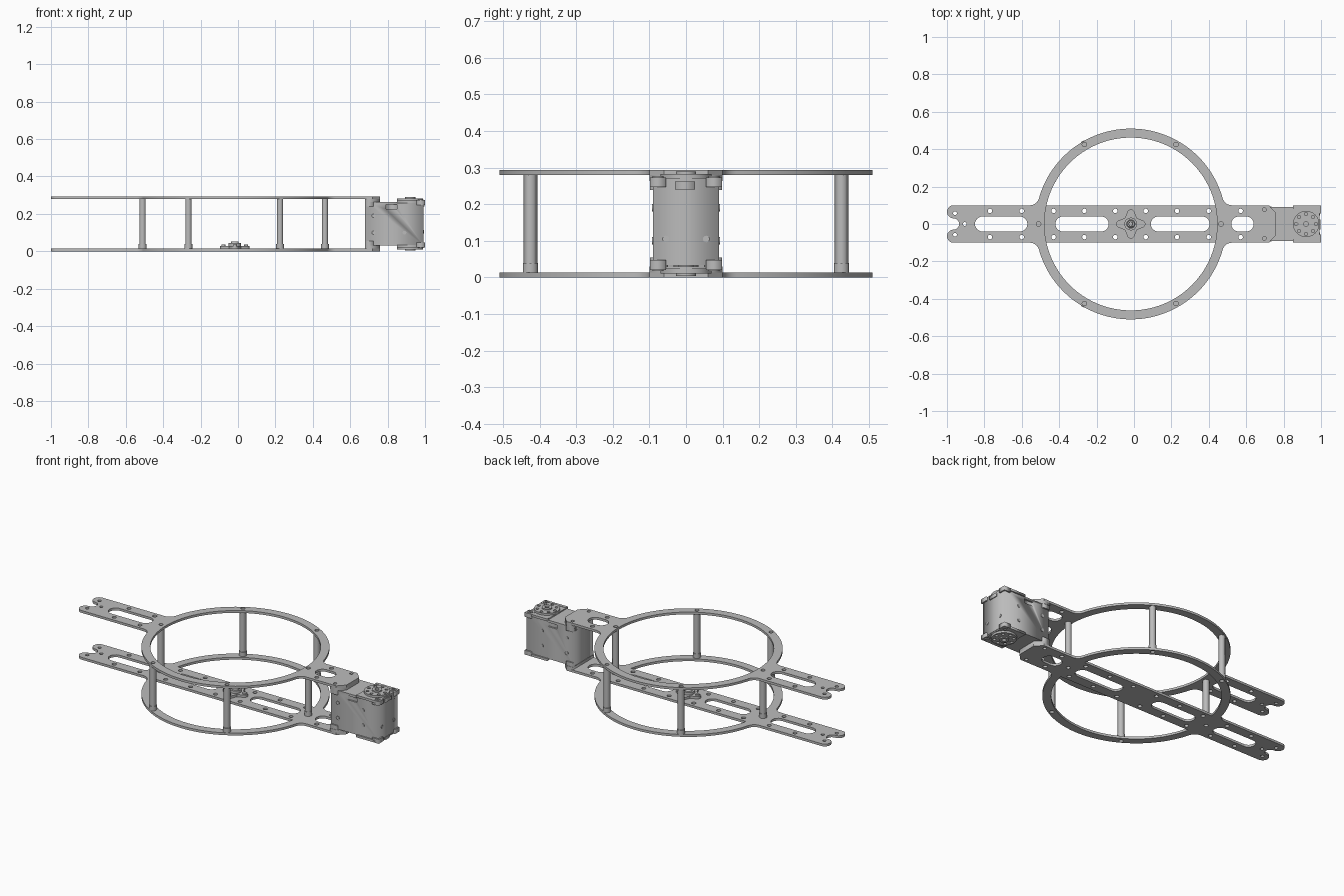
import bpy
from math import sin, cos, pi, asin, atan2, sqrt, radians
from mathutils import Matrix

cube = bpy.data.objects.get("Cube")
if cube:
    bpy.data.objects.remove(cube, do_unlink=True)

metal = bpy.data.materials.new("brushed grey metal")
metal.use_nodes = True
metal.diffuse_color = (0.5, 0.5, 0.5, 1)
metal.node_tree.nodes["Principled BSDF"].inputs["Base Color"].default_value = metal.diffuse_color

RING_X, OUTER, INNER = -0.017, 0.51, 0.462   # ring frame
BAR, FILLET = 0.1, 0.05                      # half width of the arm
MOTOR_X = 0.92                               # motor shaft


def arc(cx, cy, r, a0, a1, n=12):
    return [(cx + r * cos(a0 + (a1 - a0) * i / n),
             cy + r * sin(a0 + (a1 - a0) * i / n)) for i in range(n + 1)]


def circle(cx, cy, r, n=20):
    return arc(cx, cy, r, 0, 2 * pi, n)[:-1]


def slot(x0, x1, r):
    return arc(x0 + r, 0, r, pi / 2, 3 * pi / 2) + arc(x1 - r, 0, r, -pi / 2, pi / 2)


def rect(x0, x1, y0, y1):
    return [(x0, y0), (x1, y0), (x1, y1), (x0, y1)]


def mirror(points, fx=1, fy=1):
    return [(x * fx, y * fy) for x, y in points]


def extrude(name, loops, z0, z1, smooth=False):
    """Solid plate from a closed outline followed by hole outlines."""
    curve = bpy.data.curves.new(name, "CURVE")
    curve.dimensions, curve.fill_mode = "2D", "BOTH"
    curve.extrude = (z1 - z0) / 2
    for loop in loops:
        spline = curve.splines.new("POLY")
        spline.points.add(len(loop) - 1)
        for p, (x, y) in zip(spline.points, loop):
            p.co = (x, y, 0, 1)
        spline.use_cyclic_u = True
    temp = bpy.data.objects.new("temp", curve)
    bpy.context.collection.objects.link(temp)
    mesh = bpy.data.meshes.new_from_object(
        temp.evaluated_get(bpy.context.evaluated_depsgraph_get()))
    bpy.data.objects.remove(temp, do_unlink=True)
    mesh.name = name
    mesh.transform(Matrix.Translation((0, 0, (z0 + z1) / 2)))
    mesh.materials.clear()
    mesh.materials.append(metal)
    obj = bpy.data.objects.new(name, mesh)
    bpy.context.collection.objects.link(obj)
    if smooth:
        bpy.ops.object.select_all(action="DESELECT")
        obj.select_set(True)
        bpy.context.view_layer.objects.active = obj
        bpy.ops.object.shade_smooth_by_angle(angle=radians(35))
    return obj


def block(name, x, y, z):
    return extrude(name, [rect(*x, *y)], *z)


def screw(name, at, axis, r, depth):
    """Short disc facing along x or y."""
    obj = extrude(name, [circle(0, 0, r, 16)], -depth / 2, depth / 2)
    obj.data.transform(Matrix.Translation(at) @ Matrix.Rotation(pi / 2, 4, "Y" if axis == "x" else "X"))
    return obj


# Plate outline: upper half, then mirrored to the lower half
fx = sqrt((OUTER + FILLET) ** 2 - (BAR + FILLET) ** 2)
fy = BAR + FILLET
ang = atan2(fy, fx)
upper = [(0.76, 0), (0.76, 0.06), (0.72, BAR)]
upper += arc(RING_X + fx, fy, FILLET, -pi / 2, -pi + ang, 6)
upper += arc(RING_X, 0, OUTER, ang, pi - ang, 72)[1:-1]
upper += arc(RING_X - fx, fy, FILLET, -ang, -pi / 2, 6)
upper += arc(-0.965, 0.065, 0.035, pi / 2, 3 * pi / 2, 10)
upper += arc(-0.965, 0, 0.03, pi / 2, 0, 6)
outline = upper + mirror(upper, fy=-1)[1:-1][::-1]

# Holes shared by both plates
posts = [(-0.51, 0), (0.465, 0)] + [(x, s * 0.425) for x in (-0.265, 0.225) for s in (1, -1)]
holes = [slot(-0.85, -0.57, 0.04), slot(0.52, 0.64, 0.04), circle(-0.905, 0, 0.01)]
holes += [circle(x, y, 0.012) for x, y in posts]
for s in (1, -1):
    holes += [circle(x, s * 0.07, 0.012) for x in (-0.77, -0.6, 0.57)]
    holes += [circle(-0.957, s * 0.058, 0.01), circle(0.697, s * 0.077, 0.01)]

extrude("upper_plate", [outline, circle(RING_X, 0, INNER, 96)] + holes, 0.28, 0.294, True)

# Lower plate keeps the central arm across the ring
a = asin(BAR / INNER)
moon = arc(RING_X, 0, INNER, a, pi - a, 48)
lower = [moon, mirror(moon, fy=-1), slot(-0.42, -0.135, 0.04), slot(0.09, 0.405, 0.04)]
lower += [circle(x, s * 0.07, 0.012) for x in (-0.43, -0.265, -0.1, 0.063, 0.23, 0.4) for s in (1, -1)]
extrude("lower_plate", [outline] + lower + holes, 0, 0.014, True)

# Hexagonal standoffs with round feet
for x, y in posts:
    hexagon = [(x + 0.019 * sin(k * pi / 3), y + 0.019 * cos(k * pi / 3)) for k in range(6)]
    extrude("standoff", [hexagon], 0.014, 0.28)
    extrude("standoff_foot", [circle(x, y, 0.021)], 0.014, 0.04, True)

# Four-armed idler hub in the centre of the lower plate
hub = []
for k in range(4):
    t = k * pi / 2
    hub += arc(RING_X + 0.058 * cos(t), 0.058 * sin(t), 0.02, t - 1.1, t + 1.1, 8)
    hub += [(RING_X + 0.045 * cos(t + pi / 4), 0.045 * sin(t + pi / 4))]
    extrude("hub_screw", [circle(RING_X + 0.06 * cos(t), 0.06 * sin(t), 0.011)], 0.028, 0.036, True)
extrude("hub_cross", [hub], 0.014, 0.028, True)
extrude("hub_collar", [circle(RING_X, 0, 0.034, 28), circle(RING_X, 0, 0.022)], 0.028, 0.044, True)
extrude("hub_shaft", [circle(RING_X, 0, 0.02), circle(RING_X, 0, 0.01)], 0.028, 0.052, True)

# Motor body, recessed on both sides by cable notches
body = block("motor_body", (0.68, 0.992), (-0.09, 0.09), (0.032, 0.264))
for s in (1, -1):
    cutter = block("notch_cutter", (0.79, 0.85), sorted((s * 0.08, s * 0.12)), (0.225, 0.25))
    for o in (body, cutter):
        bpy.context.view_layer.objects.active = o
        bpy.ops.object.mode_set(mode="EDIT")
        bpy.ops.mesh.select_all(action="SELECT")
        bpy.ops.mesh.remove_doubles(threshold=0.0001)
        bpy.ops.mesh.normals_make_consistent(inside=False)
        bpy.ops.object.mode_set(mode="OBJECT")
    bpy.context.view_layer.objects.active = body
    mod = body.modifiers.new("notch", "BOOLEAN")
    mod.operation, mod.object, mod.solver = "DIFFERENCE", cutter, "EXACT"
    bpy.ops.object.modifier_apply(modifier=mod.name)
    bpy.data.objects.remove(cutter, do_unlink=True)

# Motor screws on the sides and the outer end
for s in (1, -1):
    for x in (0.725, 0.89):
        for z in (0.1, 0.19):
            screw("motor_side_screw", (x, s * 0.09, z), "y", 0.01, 0.006)
    screw("motor_end_screw", (0.992, s * 0.055, 0.105), "x", 0.009, 0.006)
block("motor_end_tab", (0.99, 0.997), (-0.03, 0.025), (0.24, 0.262))

# Top and bottom fittings, repeated for each end of the motor shaft
for end in (1, -1):
    def span(z0, z1):
        """Heights measured from mid height, flipped for the bottom."""
        return sorted((0.147 + end * z0, 0.147 + end * z1))

    tag = "upper" if end > 0 else "lower"
    extrude(tag + "_bracket", [[(0.72, -BAR), (0.76, -0.06), (0.76, 0.06), (0.72, BAR),
                                (0.68, BAR), (0.68, -BAR)]], *span(0.117, 0.134))
    extrude(tag + "_motor_cap", [rect(0.85, 0.992, -0.09, 0.09)], *span(0.117, 0.124))
    for s in (1, -1):
        # Corner clamps wrap the body
        block(tag + "_corner_clamp", (0.68, 0.725), sorted((s * 0.06, s * 0.098)), span(0.092, 0.118))
        block(tag + "_corner_clamp", (0.955, 1.0), sorted((s * 0.055, s * 0.098)), span(0.1, 0.126))
        block(tag + "_edge_rail", (0.85, 0.99), sorted((s * 0.08, s * 0.098)), span(0.112, 0.126))
        extrude(tag + "_corner_screw", [circle(0.977, s * 0.076, 0.015), circle(0.977, s * 0.076, 0.007)],
                *span(0.126, 0.13), True)
    bolts = [circle(MOTOR_X + 0.053 * cos(k * pi / 4), 0.053 * sin(k * pi / 4), 0.009, 12) for k in range(8)]
    extrude(tag + "_motor_horn", [circle(MOTOR_X, 0, 0.07, 48), circle(MOTOR_X, 0, 0.015)] + bolts,
            *span(0.124, 0.136), True)
    extrude(tag + "_shaft_boss", [circle(MOTOR_X, 0, 0.028, 28), circle(MOTOR_X, 0, 0.012)],
            *span(0.13, 0.143), True)
